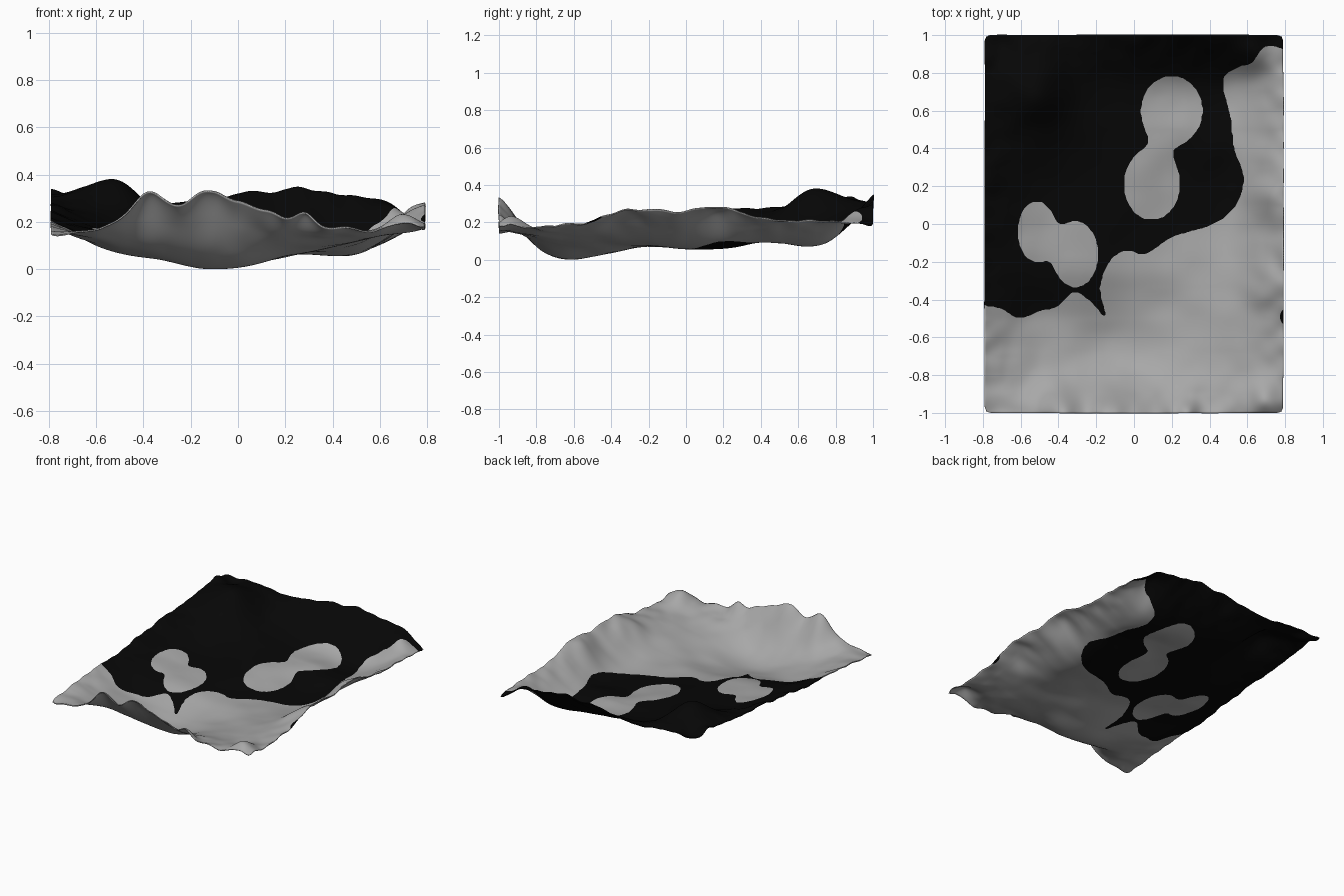
import bpy
import bmesh
import math
from mathutils import Vector, noise

default_cube = bpy.data.objects.get("Cube")
if default_cube:
    bpy.data.objects.remove(default_cube)

HALF_X, HALF_Y, CORNER = 0.79, 1.0, 0.035
COLS, ROWS = 190, 238
THICK = 0.006


def make_material(name, colour):
    mat = bpy.data.materials.new(name)
    mat.use_nodes = True
    mat.diffuse_color = colour
    shader = mat.node_tree.nodes["Principled BSDF"]
    shader.inputs["Base Color"].default_value = colour
    shader.inputs["Roughness"].default_value = 0.9
    return mat


def spline(values, t):
    """Smooth curve through evenly spaced values, t running from 0 to 1."""
    last = len(values) - 1
    i = min(int(t * last), last - 1)
    f = t * last - i
    b, c = values[i], values[i + 1]
    a = values[i - 1] if i > 0 else b * 2 - c
    d = values[i + 2] if i + 2 <= last else c * 2 - b
    return b + ((c - a) + ((a * 2 - b * 5 + c * 4 - d) + (b * 3 - a - c * 3 + d) * f) * f) * f * 0.5


# Broad sag of the sheet in hundredths, rows front to back, columns left to right
SAG = [
    [15, 18, 25, 28, 19, 17, 15],
    [18, 11, 7, 5, 10, 13, 18],
    [20, 8, 5, 3, 7, 13, 21],
    [21, 14, 11, 7, 8, 11, 27],
    [24, 15, 12, 9, 7, 8, 26],
    [27, 17, 13, 12, 8, 8, 26],
    [28, 25, 17, 13, 11, 9, 21],
    [31, 34, 20, 15, 12, 10, 21],
    [31, 30, 28, 32, 33, 30, 17],
]

# Local humps and hollows: x, y, radius, height
HUMPS = [
    (-0.39, -0.98, 0.1, 0.11),
    (-0.13, -0.98, 0.1, 0.06),
    (0.28, -1, 0.06, 0.055),
    (0.7, -0.93, 0.09, 0.07),
    (-0.14, -0.64, 0.17, -0.02),
    (0.71, -0.35, 0.1, 0.03),
    (0.72, 0.14, 0.1, 0.04),
    (0.64, 0.91, 0.1, 0.06),
    (0.42, 0.4, 0.12, 0.025),
    (-0.51, 0.66, 0.13, 0.06),
    (-0.7, 0.93, 0.07, -0.03),
    (-0.79, 0.88, 0.06, 0.03),
    (0.26, 1, 0.08, 0.01),
]


def height(x, y):
    u, v = (x / HALF_X + 1) / 2, (y / HALF_Y + 1) / 2
    z = spline([spline(row, u) for row in SAG], v) / 100
    for hx, hy, radius, rise in HUMPS:
        z += rise * math.exp(-((x - hx) ** 2 + (y - hy) ** 2) / radius ** 2)
    # Small ripples that grow toward the hem
    hem = max(abs(x) / HALF_X, abs(y) / HALF_Y) ** 6
    z += 0.006 * noise.noise(Vector((x * 6, y * 6, 3)))
    z += 0.016 * hem * noise.noise(Vector((x * 10, y * 10, 8)))
    return z


# Border between the pale front and right area and the dark area
BORDER = [
    (-0.8, -0.43), (-0.7, -0.45), (-0.61, -0.5), (-0.5, -0.46), (-0.41, -0.44),
    (-0.32, -0.36), (-0.23, -0.41), (-0.15, -0.49), (-0.18, -0.34), (-0.13, -0.2),
    (-0.04, -0.14), (0.06, -0.16), (0.2, -0.07), (0.42, 0), (0.54, 0.1),
    (0.58, 0.25), (0.53, 0.4), (0.51, 0.57), (0.47, 0.76), (0.55, 0.83),
    (0.62, 0.85), (0.68, 0.93), (0.74, 0.94), (0.8, 0.92),
]
points = [Vector(p) for p in BORDER]
steps = 5 * (len(points) - 1)
outline = [tuple(spline(points, k / steps)) for k in range(steps + 1)]
outline += [(0.9, 0.92), (0.9, -1.1), (-0.9, -1.1), (-0.9, -0.43)]

# Pale islands as merged ovals: centre and radii
ISLANDS = [
    [(0.2, 0.6, 0.163, 0.183), (0.095, 0.21, 0.148, 0.188)],
    [(-0.515, -0.04, 0.1, 0.16), (-0.31, -0.16, 0.12, 0.175)],
]


def inside(x, y, loop):
    hit = False
    for (ax, ay), (bx, by) in zip(loop, loop[1:] + loop[:1]):
        if (ay > y) != (by > y) and x < ax + (y - ay) * (bx - ax) / (by - ay):
            hit = not hit
    return hit


def is_pale(x, y):
    for ovals in ISLANDS:
        field = sum(math.exp(1.7 - 1.7 * (((x - cx) / rx) ** 2 + ((y - cy) / ry) ** 2))
                    for cx, cy, rx, ry in ovals)
        if field > 1:
            return True
    # Small dark spot on the right hem
    if math.hypot((x - 0.79) / 0.015, (y + 0.49) / 0.04) < 1:
        return False
    return inside(x, y, outline)


def round_corner(x, y):
    dx, dy = abs(x) - HALF_X + CORNER, abs(y) - HALF_Y + CORNER
    reach = math.hypot(dx, dy)
    if dx > 0 and dy > 0 and reach > CORNER:
        x = math.copysign(HALF_X - CORNER + dx * CORNER / reach, x)
        y = math.copysign(HALF_Y - CORNER + dy * CORNER / reach, y)
    return x, y


# Flat sheet, coloured by patch
bm = bmesh.new()
grid = [[bm.verts.new((*round_corner(HALF_X * (2 * i / COLS - 1), HALF_Y * (2 * j / ROWS - 1)), 0))
         for i in range(COLS + 1)] for j in range(ROWS + 1)]
for low, high in zip(grid, grid[1:]):
    for i in range(COLS):
        face = bm.faces.new((low[i], low[i + 1], high[i + 1], high[i]))
        centre = face.calc_center_median()
        face.material_index = int(is_pale(centre.x, centre.y))
        face.smooth = True

# Even out the edges of the patches
neighbours = {}
for edge in bm.edges:
    if len({face.material_index for face in edge.link_faces}) == 2:
        a, b = edge.verts
        neighbours.setdefault(a, []).append(b)
        neighbours.setdefault(b, []).append(a)
for _ in range(3):
    moved = {v: (v.co + sum((n.co for n in near), Vector()) / len(near)) / 2
             for v, near in neighbours.items() if not v.is_boundary}
    for v, co in moved.items():
        v.co = co

# Drape the sheet and rest it on the ground
for v in bm.verts:
    v.co.z = height(v.co.x, v.co.y)
ground = min(v.co.z for v in bm.verts) - THICK
bmesh.ops.translate(bm, verts=bm.verts, vec=(0, 0, -ground))

mesh = bpy.data.meshes.new("spotted_hide_rug")
bm.to_mesh(mesh)
bm.free()
mesh.materials.append(make_material("black_hide", (0.002, 0.002, 0.002, 1)))
mesh.materials.append(make_material("pale_grey_hide", (0.39, 0.39, 0.39, 1)))

rug = bpy.data.objects.new("spotted_hide_rug", mesh)
bpy.context.collection.objects.link(rug)
shell = rug.modifiers.new("thickness", 'SOLIDIFY')
shell.thickness = THICK
shell.offset = -1

bpy.context.view_layer.objects.active = rug
rug.select_set(True)
bpy.ops.object.shade_smooth_by_angle(angle=math.radians(50))
